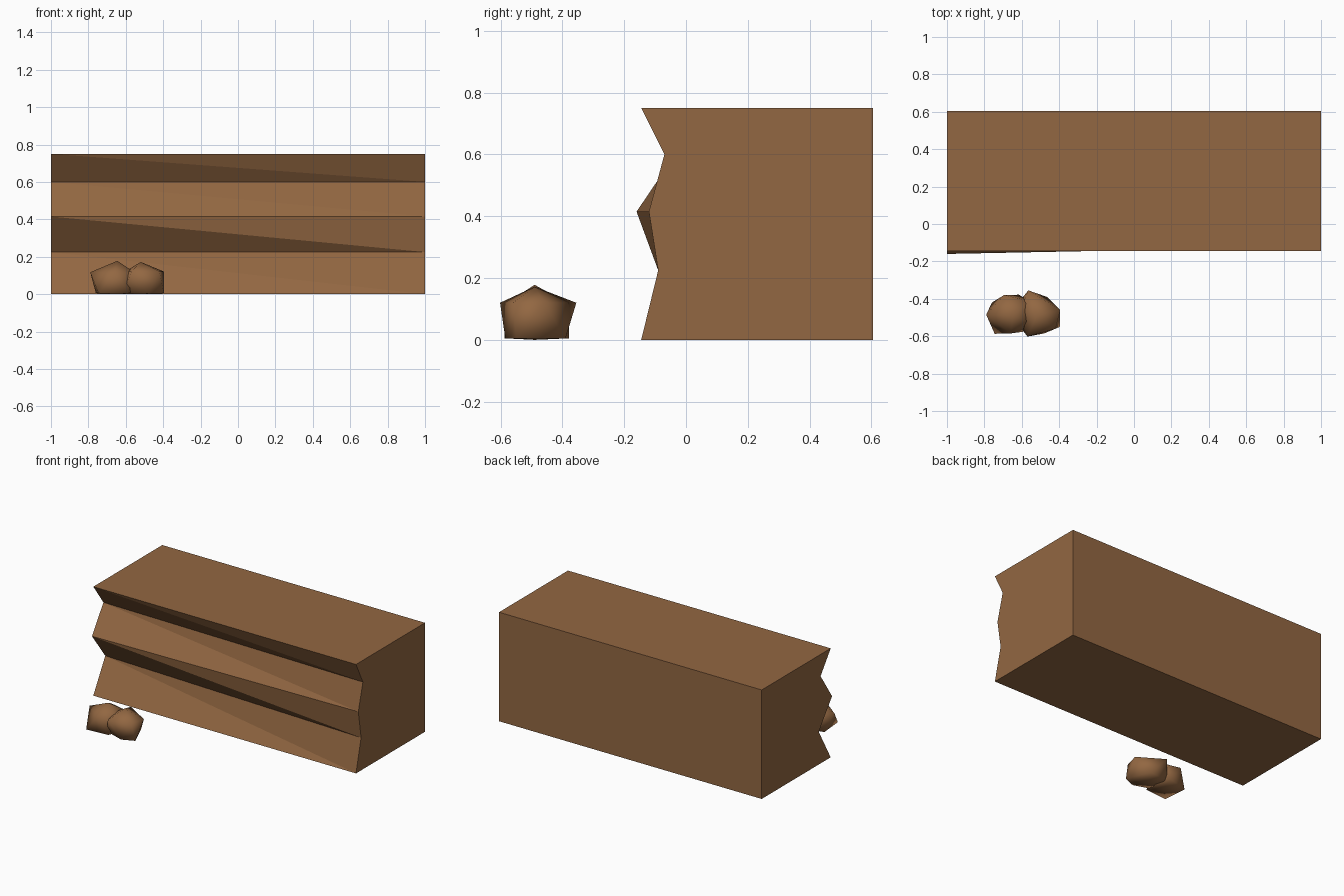
import bpy, bmesh

if "Cube" in bpy.data.objects:
    bpy.data.objects.remove(bpy.data.objects["Cube"])


def material(name, rgb):
    m = bpy.data.materials.new(name)
    m.diffuse_color = (*rgb, 1)
    m.use_nodes = True
    m.node_tree.nodes["Principled BSDF"].inputs["Base Color"].default_value = m.diffuse_color
    return m


brown = material("earth brown", (0.29, 0.136, 0.054))


def finish(name, bm, smooth=False):
    bmesh.ops.recalc_face_normals(bm, faces=bm.faces)
    for f in bm.faces:
        f.smooth = smooth
    me = bpy.data.meshes.new(name)
    bm.to_mesh(me)
    bm.free()
    me.materials.append(brown)
    ob = bpy.data.objects.new(name, me)
    bpy.context.collection.objects.link(ob)
    return ob


# Cliff block: two end profiles (y, z), joined by a creased front
BACK = 0.605
HEIGHTS = (0, 0.225, 0.415, 0.60, 0.75)
LEFT_Y = (-0.145, -0.015, -0.16, -0.035, -0.145)
RIGHT_Y = (-0.145, -0.09, -0.12, -0.07, -0.145)
bm = bmesh.new()


def end_profile(x, depths):
    pts = list(zip(depths, HEIGHTS)) + [(BACK, 0.75), (BACK, 0)]
    return [bm.verts.new((x, y, z)) for y, z in pts]


left, right = end_profile(-1, LEFT_Y), end_profile(1, RIGHT_Y)
bm.faces.new(left)
bm.faces.new(right)
for i in range(7):
    j = (i + 1) % 7
    if i < 4:  # twisted front bands, split along the diagonal
        bm.faces.new((left[i], right[i], left[j]))
        bm.faces.new((right[i], right[j], left[j]))
    else:      # flat top, back and bottom
        bm.faces.new((left[i], right[i], right[j], left[j]))
finish("cliff_block", bm)


# Boulders: a peak, a wide upper ring, a lower ring and a flat base
def boulder(name, peak, upper, lower, rim):
    bm = bmesh.new()
    top = bm.verts.new(peak)
    base = bm.verts.new((peak[0], peak[1], 0))
    up = [bm.verts.new((x, y, rim)) for x, y in upper]
    low = [bm.verts.new((x, y, 0.005)) for x, y in lower]
    for i in range(5):
        j = (i + 1) % 5
        bm.faces.new((top, up[i], up[j]))
        bm.faces.new((up[i], low[i], up[j]))
        bm.faces.new((up[j], low[i], low[j]))
        bm.faces.new((base, low[j], low[i]))
    finish(name, bm, smooth=True)


boulder("left_boulder", (-0.645, -0.49, 0.178),
        [(-0.79, -0.485), (-0.695, -0.38), (-0.565, -0.41), (-0.555, -0.53), (-0.66, -0.585)],
        [(-0.76, -0.42), (-0.615, -0.378), (-0.54, -0.48), (-0.585, -0.575), (-0.745, -0.587)],
        0.117)
boulder("right_boulder", (-0.52, -0.49, 0.172),
        [(-0.395, -0.46), (-0.565, -0.355), (-0.605, -0.46), (-0.57, -0.602), (-0.42, -0.56)],
        [(-0.465, -0.39), (-0.61, -0.41), (-0.615, -0.54), (-0.48, -0.585), (-0.397, -0.55)],
        0.12)
